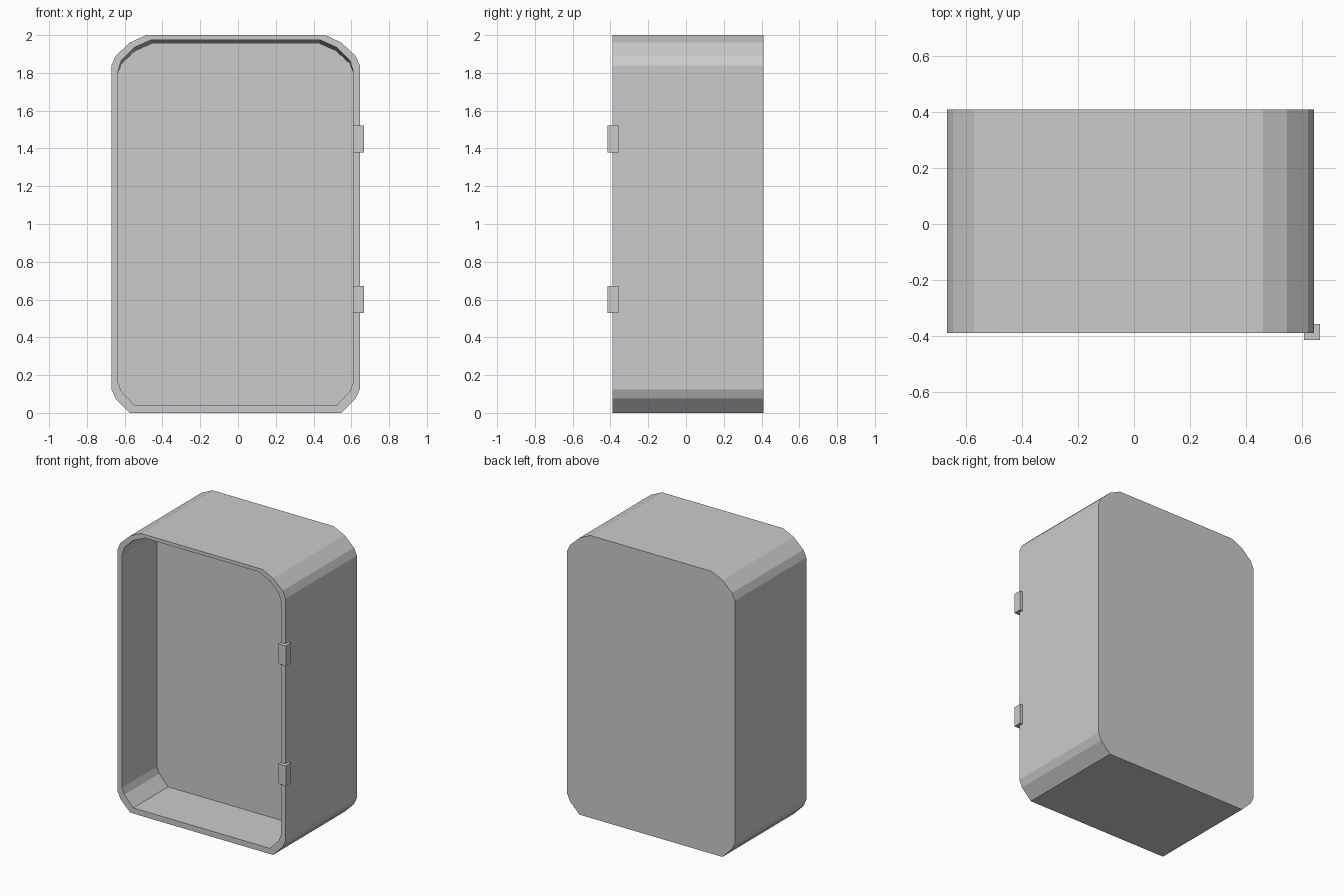
import bpy, bmesh

cube = bpy.data.objects.get("Cube")
if cube:
    bpy.data.objects.remove(cube, do_unlink=True)

# Single light grey paint
grey = bpy.data.materials.new("light_grey")
grey.use_nodes = True
COLOUR = (0.6, 0.6, 0.6, 1)
grey.diffuse_color = COLOUR
grey.node_tree.nodes["Principled BSDF"].inputs["Base Color"].default_value = COLOUR

MID_X = -0.0125
FRONT, BACK, RECESS = -0.39, 0.41, 0.0


def finish(name, bm):
    bmesh.ops.recalc_face_normals(bm, faces=bm.faces)
    mesh = bpy.data.meshes.new(name)
    bm.to_mesh(mesh)
    bm.free()
    mesh.materials.append(grey)
    obj = bpy.data.objects.new(name, mesh)
    bpy.context.collection.objects.link(obj)
    return obj


def outline(bm, half, y):
    """Mirror a right-hand profile (bottom to top) into a closed ring."""
    pts = half + [(-x, z) for x, z in reversed(half)]
    return [bm.verts.new((MID_X + x, y, z)) for x, z in pts]


def bridge(bm, a, b):
    for i in range(len(a)):
        j = (i + 1) % len(a)
        bm.faces.new((a[i], a[j], b[j], b[i]))


# Shell profiles: outer wall, opening rim and the recess floor
outer = [(0.56, 0), (0.635, 0.075), (0.6575, 0.125),
         (0.6575, 1.84), (0.635, 1.89), (0.56, 1.96), (0.475, 2)]
rim = [(0.535, 0.04), (0.605, 0.115), (0.6225, 0.16),
       (0.6225, 1.81), (0.605, 1.865), (0.535, 1.935), (0.445, 1.975)]
floor = rim[:3] + [(0.6225, 1.80), (0.603, 1.85), (0.53, 1.918), (0.445, 1.955)]

# Cabinet body with a recessed front
bm = bmesh.new()
rings = [outline(bm, outer, BACK), outline(bm, outer, FRONT),
         outline(bm, rim, FRONT), outline(bm, floor, RECESS)]
for a, b in zip(rings, rings[1:]):
    bridge(bm, a, b)
bm.faces.new(rings[0])
bm.faces.new(rings[-1])
finish("cabinet_body", bm)

# Two hinge blocks on the left front edge
for name, z in (("lower_hinge", 0.60), ("upper_hinge", 1.45)):
    bm = bmesh.new()
    bmesh.ops.create_cube(bm, size=1)
    bmesh.ops.scale(bm, vec=(0.058, 0.058, 0.142), verts=bm.verts)
    bmesh.ops.translate(bm, vec=(0.637, -0.387, z), verts=bm.verts)
    finish(name, bm)
